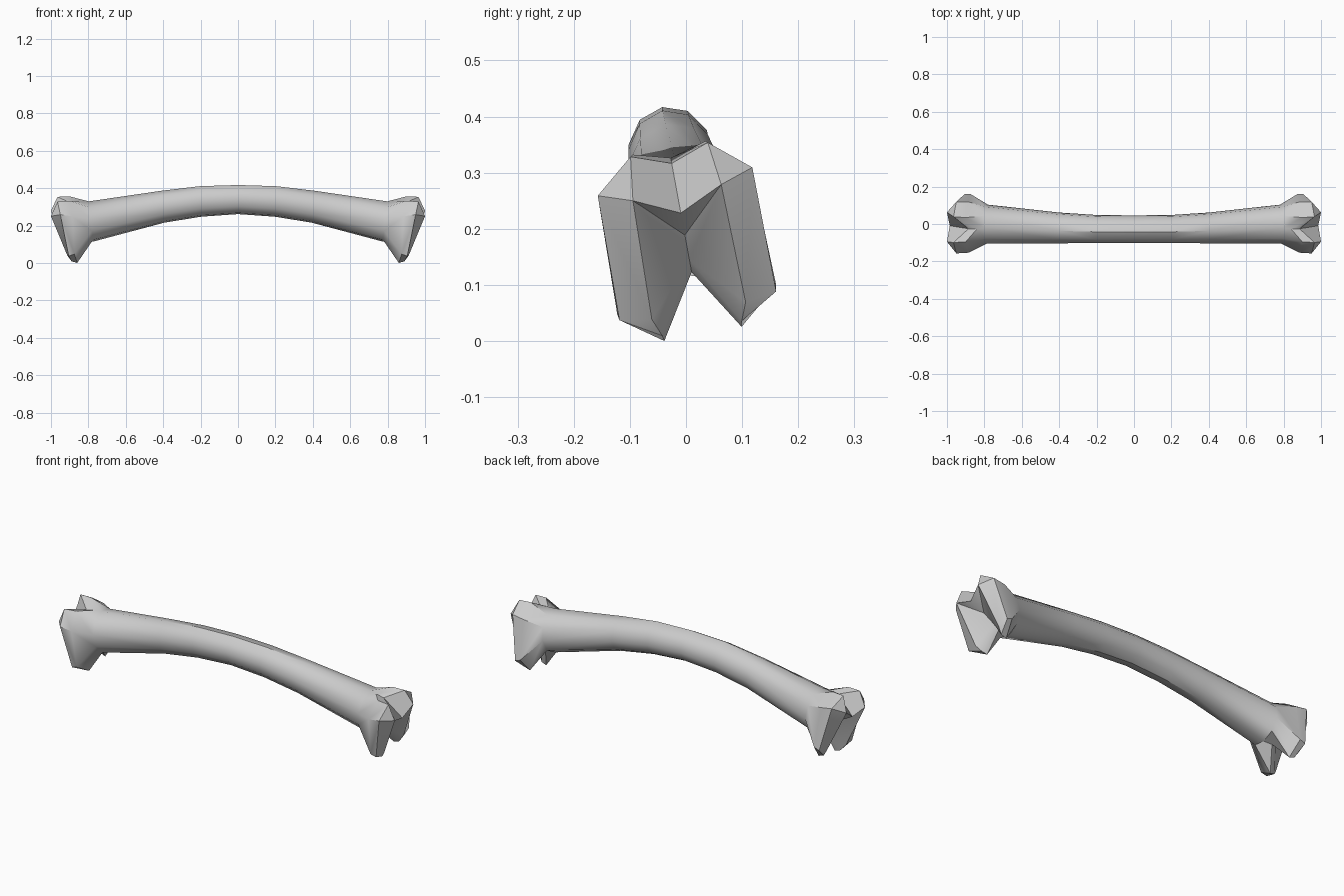
import bpy, bmesh
from math import sin, cos, pi, radians

if "Cube" in bpy.data.objects:
    bpy.data.objects.remove(bpy.data.objects["Cube"])

TILT = radians(10.4)  # the whole section leans about the length axis


def place(x, u, v, y0, z0):
    """Section coordinates (u across, v up) to model space."""
    return (x, y0 + u * cos(TILT) - v * sin(TILT),
            z0 + u * sin(TILT) + v * cos(TILT))


bm = bmesh.new()


def full_ring(half, y0, z0):
    """Ten-sided ring from six half-section points running top to bottom."""
    pts = half + [(x, -u, v) for x, u, v in half[4:0:-1]]
    return [bm.verts.new(place(*p, y0, z0)) for p in pts]


def bridge(a, b):
    n = len(a)
    for i in range(n):
        j = (i + 1) % n
        bm.faces.new((a[i], a[j], b[j], b[i]))


# Shaft: x, y centre, z centre, half width, half height, ring lean
rings = []
for x, y, z, ry, rz, lean in [(0, -.028, .338, .073, .079, 0),
                              (.2, -.027, .328, .074, .083, .03),
                              (.4, -.021, .300, .081, .087, .07),
                              (.785, -.001, .221, .103, .109, .12)]:
    half = []
    for i in range(6):
        a = pi * i / 5
        half.append((x + lean * rz * cos(a), ry * sin(a) * 1.02, rz * cos(a)))
    rings.append(full_ring(half, y, z))

# Knuckle: back rim and front rim of the twin lobes
OY, OZ = -.03, .34
back = [(.84, 0, -.015), (.90, .066, .003), (.885, .138, -.068),
        (.875, .144, -.272), (.86, .07, -.334), (.83, 0, -.222)]
front = [(.885, 0, -.025), (.965, .07, 0), (.95, .140, -.058),
         (.905, .142, -.283), (.89, .072, -.324), (.855, 0, -.20)]
rings.append(full_ring(back, OY, OZ))
rings.append(full_ring(front, OY, OZ))
for a, b in zip(rings, rings[1:]):
    bridge(a, b)

# Joint face: two upright strips with a groove between them
rim = rings[-1]
crest = bm.verts.new(place(.985, 0, -.115, OY, OZ))
valley = bm.verts.new(place(.91, 0, -.155, OY, OZ))
for s in (1, -1):
    top, p1, p2, p3, p4, notch = [rim[(s * i) % 10] for i in range(6)]
    a = bm.verts.new(place(1.0, s * .08, -.078, OY, OZ))
    d = bm.verts.new(place(.912, s * .085, -.292, OY, OZ))
    for f in [(top, p1, a, crest), (p1, p2, a), (p2, p3, d, a), (p3, p4, d),
              (d, p4, notch), (a, d, notch, valley), (crest, a, valley)]:
        bm.faces.new(f)

# Mirror to the other end
bmesh.ops.mirror(bm, geom=bm.verts[:] + bm.edges[:] + bm.faces[:],
                 axis='X', merge_dist=.0005)
bmesh.ops.remove_doubles(bm, verts=bm.verts[:], dist=.0005)
bmesh.ops.recalc_face_normals(bm, faces=bm.faces[:])
low = min(v.co.z for v in bm.verts)
bmesh.ops.translate(bm, verts=bm.verts[:], vec=(0, 0, -low))

me = bpy.data.meshes.new("bone")
bm.to_mesh(me)
bm.free()
bone = bpy.data.objects.new("bone", me)
bpy.context.collection.objects.link(bone)
bpy.context.view_layer.objects.active = bone
bone.select_set(True)
bpy.ops.object.shade_smooth_by_angle(angle=radians(38))
